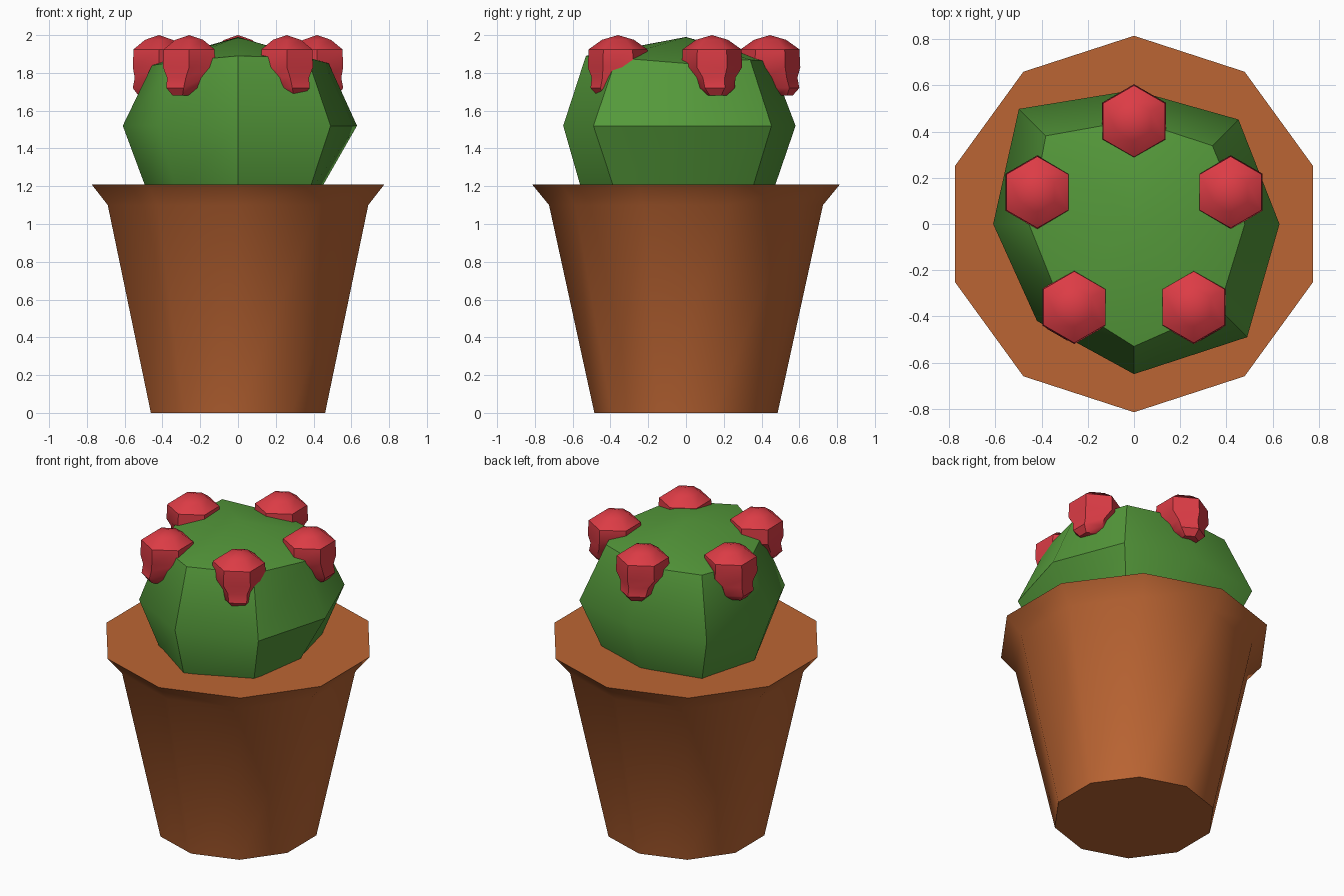
import bpy
import bmesh
from math import cos, sin, pi, radians

cube = bpy.data.objects.get("Cube")
if cube:
    bpy.data.objects.remove(cube, do_unlink=True)


def material(name, rgb):
    mat = bpy.data.materials.new(name)
    mat.use_nodes = True
    mat.diffuse_color = (*rgb, 1)
    mat.node_tree.nodes["Principled BSDF"].inputs["Base Color"].default_value = (*rgb, 1)
    return mat


def skin_rings(name, rings, mat, angle, top=None, bottom=None):
    """Bridge rings listed bottom to top; close ends with a flat cap or a tip."""
    bm = bmesh.new()
    loops = [[bm.verts.new(p) for p in ring] for ring in rings]
    n = len(loops[0])
    for low, high in zip(loops, loops[1:]):
        for i in range(n):
            j = (i + 1) % n
            bm.faces.new((low[i], low[j], high[j], high[i]))
    for loop, tip in ((loops[0], bottom), (loops[-1], top)):
        if tip:
            v = bm.verts.new(tip)
            for i in range(n):
                bm.faces.new((loop[i], loop[(i + 1) % n], v))
        else:
            bm.faces.new(loop)
    bmesh.ops.recalc_face_normals(bm, faces=bm.faces)
    mesh = bpy.data.meshes.new(name)
    bm.to_mesh(mesh)
    bm.free()
    mesh.materials.append(mat)
    obj = bpy.data.objects.new(name, mesh)
    bpy.context.collection.objects.link(obj)
    bpy.ops.object.select_all(action='DESELECT')
    obj.select_set(True)
    bpy.context.view_layer.objects.active = obj
    bpy.ops.object.shade_smooth_by_angle(angle=radians(angle))
    return obj


def ring(sides, r, z, cx=0, cy=0):
    return [(cx + r * cos(pi / 2 + 2 * pi * i / sides),
             cy + r * sin(pi / 2 + 2 * pi * i / sides), z) for i in range(sides)]


terracotta = material("terracotta", (0.5, 0.13, 0.033))
green = material("cactus green", (0.09, 0.32, 0.043))
red = material("flower red", (0.72, 0.045, 0.06))

# Ten-sided pot with a flared lip and flat soil-level top
pot_profile = [(0.485, 0), (0.725, 1.1), (0.815, 1.21)]
skin_rings("pot", [ring(10, r, z) for r, z in pot_profile], terracotta, 45)

# Lumpy eight-sided cactus: radius per direction, counter-clockwise from +x
belt = [0.63, 0.64, 0.58, 0.705, 0.61, 0.594, 0.65, 0.693]
shoulder = [0.48, 0.48, 0.45, 0.54, 0.455, 0.46, 0.53, 0.52]
shoulder_z = [1.85, 1.87, 1.86, 1.88, 1.84, 1.86, 1.89, 1.88]
foot = [0.43, 0.49, 0.46, 0.53, 0.48, 0.46, 0.55, 0.53]


def lumpy(radii, heights):
    return [(r * cos(i * pi / 4), r * sin(i * pi / 4), z)
            for i, (r, z) in enumerate(zip(radii, heights))]


skin_rings("cactus_body",
           [lumpy(foot, [1.17] * 8), lumpy(belt, [1.52] * 8), lumpy(shoulder, shoulder_z)],
           green, 45, top=(0, 0, 1.99), bottom=(0, 0, 1.05))

# Five six-sided blooms, each a wide cap over a narrower base leaning outward
# Profile: radius, height, outward lean
bloom = [(0.06, 1.68, 0.06), (0.105, 1.72, 0.05), (0.115, 1.775, 0.03),
         (0.16, 1.83, 0), (0.155, 1.925, 0), (0.085, 1.975, 0)]
for k in range(5):
    a = pi / 2 + k * 2 * pi / 5
    dx, dy = cos(a), sin(a)
    rings = [ring(6, r, z, (0.44 + lean) * dx, (0.445 + lean) * dy) for r, z, lean in bloom]
    skin_rings(f"flower_{k + 1}", rings, red, 45,
               top=(0.44 * dx, 0.445 * dy, 2.0))
